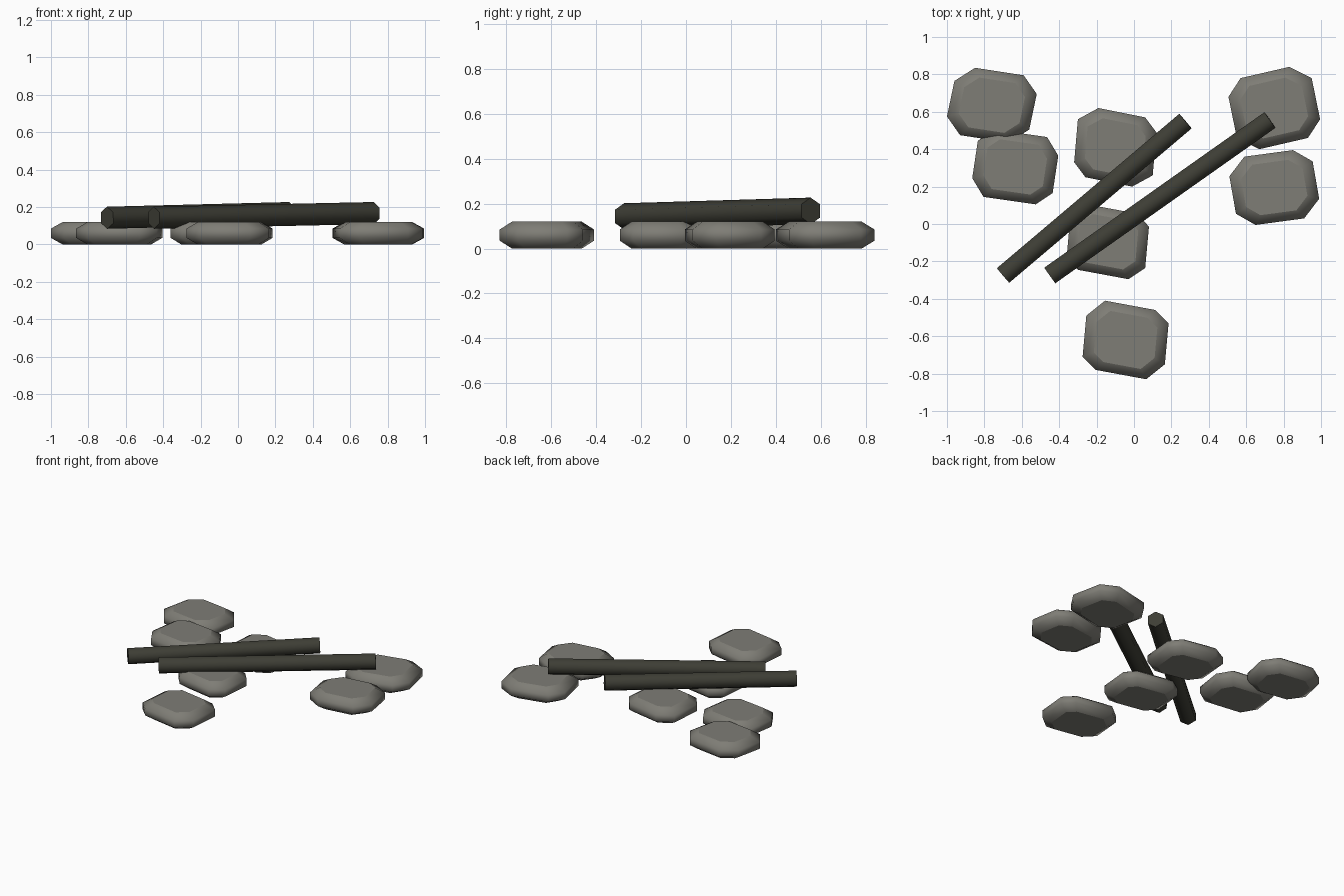
import bpy
import bmesh
from mathutils import Vector

default_cube = bpy.data.objects.get("Cube")
if default_cube:
    bpy.data.objects.remove(default_cube, do_unlink=True)


def make_material(name, colour):
    mat = bpy.data.materials.new(name)
    mat.use_nodes = True
    mat.diffuse_color = colour
    mat.node_tree.nodes["Principled BSDF"].inputs["Base Color"].default_value = colour
    return mat


def finish(name, bm, mat):
    """Smooth the side faces, keep the end caps flat and crisp."""
    bmesh.ops.recalc_face_normals(bm, faces=bm.faces[:])
    for face in bm.faces:
        face.smooth = len(face.verts) == 4
        if not face.smooth:
            for edge in face.edges:
                edge.smooth = False
    mesh = bpy.data.meshes.new(name)
    bm.to_mesh(mesh)
    bm.free()
    mesh.materials.append(mat)
    obj = bpy.data.objects.new(name, mesh)
    bpy.context.collection.objects.link(obj)
    return obj


def loft(name, rings, mat):
    """Skin a stack of closed rings and cap both ends."""
    bm = bmesh.new()
    loops = [[bm.verts.new(p) for p in ring] for ring in rings]
    count = len(loops[0])
    for low, high in zip(loops, loops[1:]):
        for i in range(count):
            j = (i + 1) % count
            bm.faces.new((low[i], low[j], high[j], high[i]))
    bm.faces.new(loops[0])
    bm.faces.new(loops[-1])
    return finish(name, bm, mat)


def make_stone(name, centre, half_outline, mat):
    """Bevelled slab; the outline's second half is the first turned half a turn."""
    half = [Vector(p) for p in half_outline]
    outline = half + [-p for p in half]
    rings = []
    for z, inset in ((0, 0.06), (0.035, 0), (0.085, 0), (0.12, 0.06)):
        rings.append([(centre[0] + p.x * (1 - inset / 0.23),
                       centre[1] + p.y * (1 - inset / 0.23), z) for p in outline])
    return loft(name, rings, mat)


def make_log(name, start, end, radius, mat):
    """Six-sided bar with a flat side up."""
    bm = bmesh.new()
    start, end = Vector(start), Vector(end)
    axis = end - start
    bmesh.ops.create_cone(bm, cap_ends=True, segments=6, radius1=radius,
                          radius2=radius, depth=axis.length)
    obj = finish(name, bm, mat)
    obj.rotation_euler = axis.to_track_quat("Z", "Y").to_euler()
    obj.location = (start + end) / 2
    return obj


stone_grey = make_material("stone grey", (0.21, 0.205, 0.18, 1))
charred_wood = make_material("charred wood", (0.048, 0.048, 0.036, 1))

# Flat stones lying on the ground
stones = {
    "back_right_stone": ((-0.76, 0.635), ((-.09, .20), (.17, .16), (.24, .06), (.20, -.13))),
    "right_stone": ((-0.635, 0.305), ((-.11, .20), (.17, .16), (.23, .06), (.20, -.14))),
    "back_middle_stone": ((-0.10, 0.41), ((-.09, .21), (.16, .16), (.22, .08), (.20, -.15))),
    "middle_stone": ((-0.14, -0.095), ((-.11, .20), (.16, .15), (.22, .08), (.20, -.14))),
    "front_stone": ((-0.045, -0.62), ((-.11, .21), (.16, .16), (.23, .09), (.21, -.13))),
    "back_left_stone": ((0.75, 0.62), ((-.18, .16), (.08, .22), (.20, .16), (.245, -.06))),
    "left_stone": ((0.75, 0.195), ((-.16, .165), (.10, .20), (.205, .14), (.24, -.06))),
}
for stone_name, (centre, half_outline) in stones.items():
    make_stone(stone_name, centre, half_outline, stone_grey)

# Two logs resting across the stones
make_log("right_log", (-0.70, -0.275, 0.143), (0.275, 0.55, 0.168), 0.059, charred_wood)
make_log("left_log", (-0.45, -0.275, 0.143), (0.727, 0.556, 0.168), 0.059, charred_wood)
